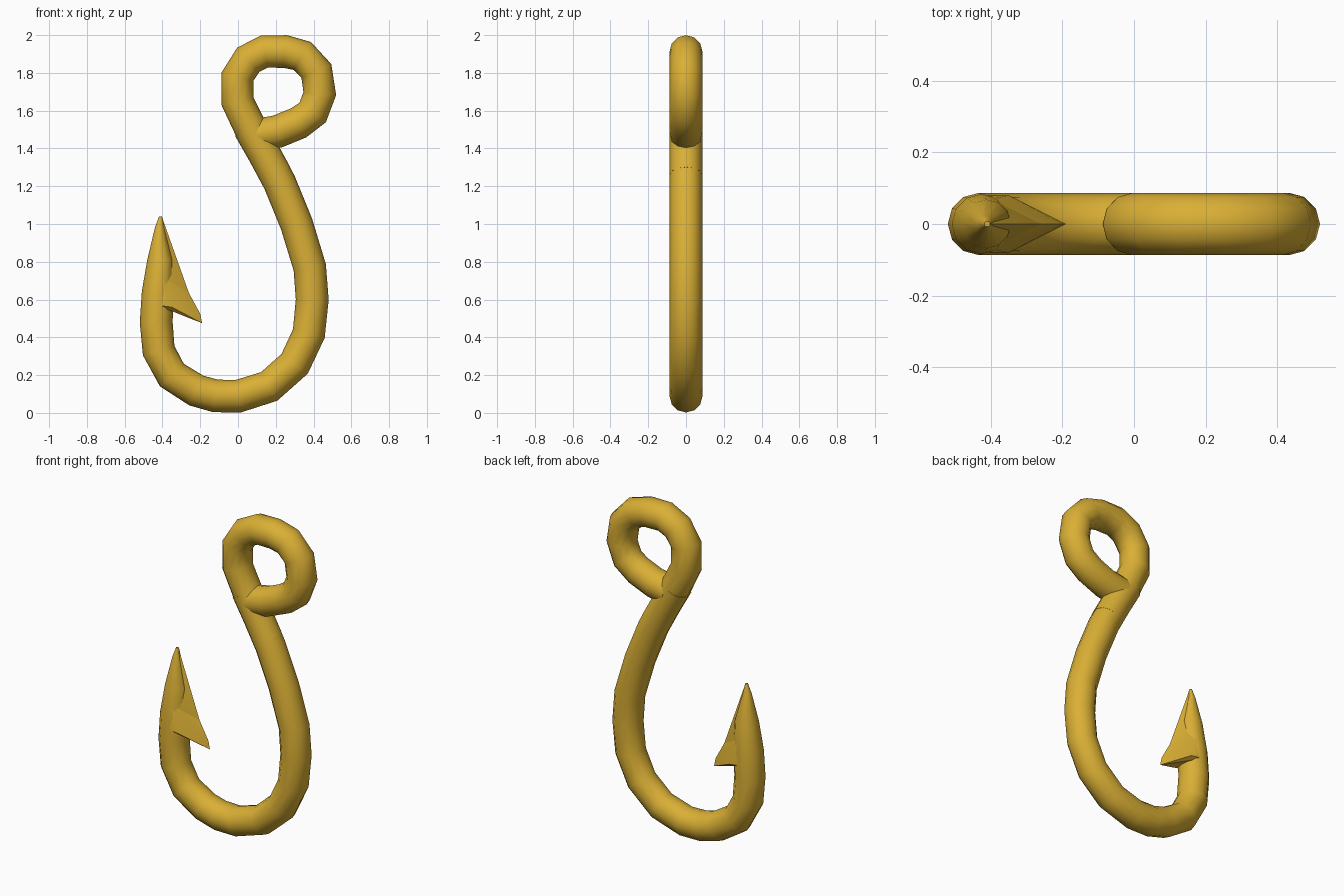
import bpy
import bmesh
import math
from mathutils import Vector

cube = bpy.data.objects.get("Cube")
if cube:
    bpy.data.objects.remove(cube, do_unlink=True)

SIDES = 12
ROD = 0.087

gold = bpy.data.materials.new("gold")
gold.use_nodes = True
colour = (0.70, 0.43, 0.035, 1)
gold.diffuse_color = colour
gold.node_tree.nodes["Principled BSDF"].inputs["Base Color"].default_value = colour


def finish(name, bm, angle):
    bmesh.ops.recalc_face_normals(bm, faces=bm.faces)
    mesh = bpy.data.meshes.new(name)
    bm.to_mesh(mesh)
    bm.free()
    mesh.materials.append(gold)
    obj = bpy.data.objects.new(name, mesh)
    bpy.context.collection.objects.link(obj)
    bpy.ops.object.select_all(action="DESELECT")
    obj.select_set(True)
    bpy.context.view_layer.objects.active = obj
    bpy.ops.object.shade_smooth_by_angle(angle=math.radians(angle))


def sweep(name, path):
    """Round rod along (x, z, radius) points in the xz plane."""
    bm = bmesh.new()
    pts = [Vector((x, 0, z)) for x, z, r in path]
    rings = []
    for i, p in enumerate(pts):
        tangent = pts[min(i + 1, len(pts) - 1)] - pts[max(i - 1, 0)]
        across = Vector((tangent.z, 0, -tangent.x)).normalized()
        ring = []
        for k in range(SIDES):
            a = math.tau * k / SIDES
            offset = across * math.cos(a) + Vector((0, math.sin(a), 0))
            ring.append(bm.verts.new(p + offset * path[i][2]))
        rings.append(ring)
    for a, b in zip(rings, rings[1:]):
        for k in range(SIDES):
            n = (k + 1) % SIDES
            bm.faces.new((a[k], a[n], b[n], b[k]))
    bm.faces.new(rings[0])
    bm.faces.new(rings[-1])
    finish(name, bm, 50)


def hull(name, points):
    """Convex solid from (x, half width, z) points mirrored in y."""
    bm = bmesh.new()
    for x, y, z in points:
        for s in ((1, -1) if y else (1,)):
            bm.verts.new((x, y * s, z))
    bmesh.ops.convex_hull(bm, input=bm.verts)
    finish(name, bm, 40)


# Pointed tip, bend and shank
tip = [(-0.41, 1.04, 0.008), (-0.415, 0.98, 0.025), (-0.412, 0.81, 0.068),
       (-0.425, 0.64, 0.084)]
bend = [(-0.433, 0.48), (-0.42, 0.33), (-0.35, 0.2), (-0.22, 0.118),
        (-0.12, 0.09), (0, 0.088), (0.165, 0.14), (0.30, 0.26),
        (0.375, 0.42), (0.393, 0.6), (0.38, 0.77), (0.31, 1.0),
        (0.22, 1.22)]
sweep("hook_shank", tip + [(x, z, ROD) for x, z in bend + [(0.14, 1.37), (0.06, 1.51)]])

# Rod curled round into the eye
eye = [(0.2, 1.26), (0.14, 1.37), (0.06, 1.52), (-0.003, 1.65), (-0.003, 1.78), (0.055, 1.87),
       (0.14, 1.913), (0.25, 1.913), (0.34, 1.89), (0.415, 1.81),
       (0.433, 1.69), (0.395, 1.59), (0.32, 1.535), (0.21, 1.49), (0.1, 1.47)]
sweep("hook_eye", [(x, z, ROD) for x, z in eye])

# Barb and the ridge that joins it to the tip
hull("barb", [(-0.43, 0.08, 0.57), (-0.35, 0.08, 0.56), (-0.40, 0.07, 0.72),
              (-0.19, 0, 0.475), (-0.20, 0, 0.525), (-0.29, 0, 0.69),
              (-0.36, 0, 0.55)])
hull("barb_ridge", [(-0.42, 0.08, 0.6), (-0.37, 0.065, 0.66), (-0.41, 0.05, 0.83),
                    (-0.26, 0, 0.635), (-0.29, 0, 0.69), (-0.40, 0, 1.03)])
